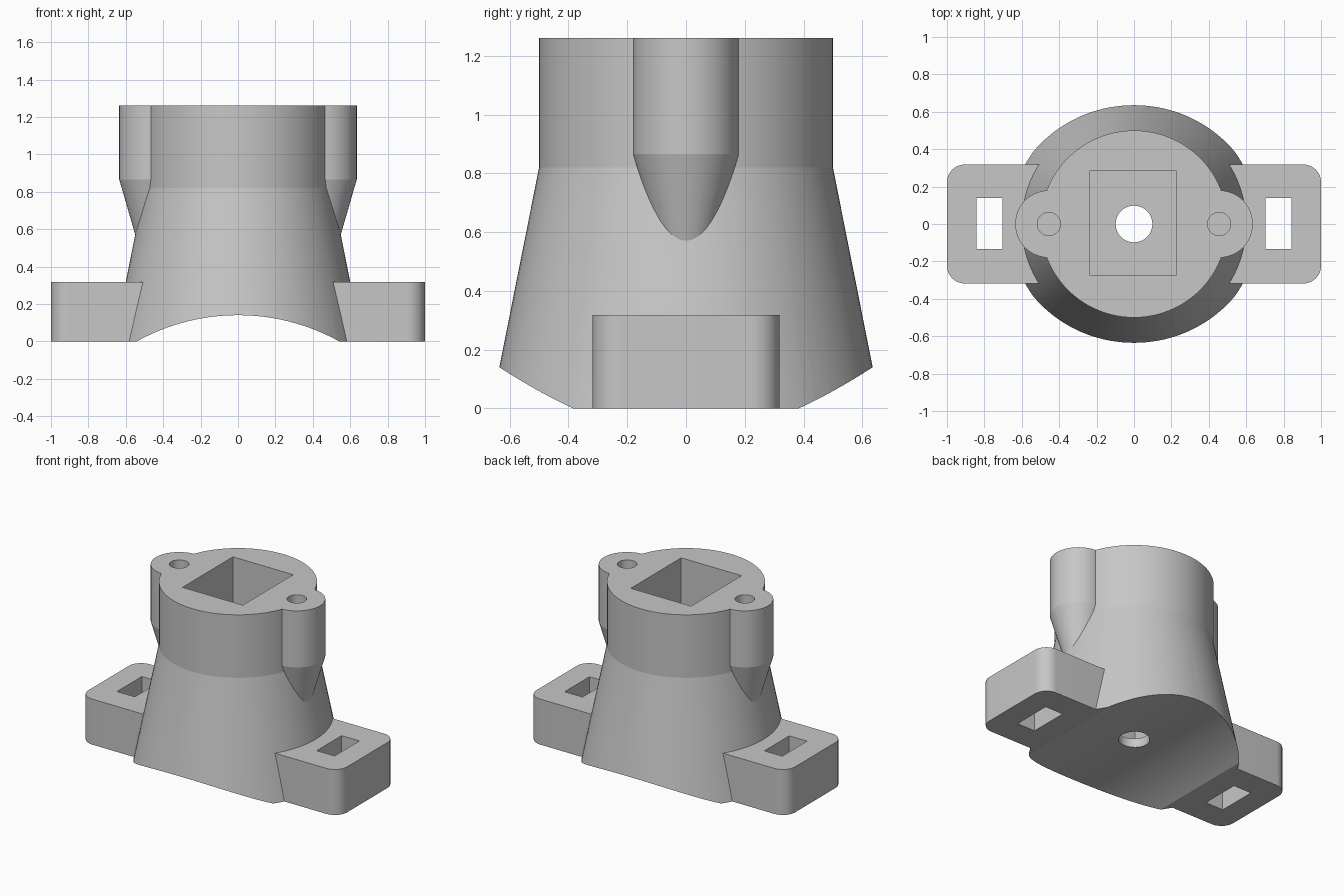
import bpy, bmesh, math
from mathutils import Matrix, Vector

if "Cube" in bpy.data.objects:
    bpy.data.objects.remove(bpy.data.objects["Cube"], do_unlink=True)

GREY = (0.57, 0.57, 0.57, 1.0)
mat = bpy.data.materials.new("light grey plastic")
mat.use_nodes = True
mat.diffuse_color = GREY
mat.node_tree.nodes["Principled BSDF"].inputs["Base Color"].default_value = GREY

HEIGHT = 1.26
EAR_X = 0.455
OVER = 0.15  # overshoot, trimmed off later


def to_object(name, bm):
    bmesh.ops.recalc_face_normals(bm, faces=bm.faces)
    mesh = bpy.data.meshes.new(name)
    bm.to_mesh(mesh)
    bm.free()
    mesh.materials.append(mat)
    obj = bpy.data.objects.new(name, mesh)
    bpy.context.collection.objects.link(obj)
    return obj


def turned(name, profile, x=0.0, sides=96):
    """Solid of revolution about a vertical axis, from (radius, z) points."""
    bm = bmesh.new()
    rings = []
    for r, z in profile:
        angles = [2 * math.pi * i / sides for i in range(sides)]
        rings.append([bm.verts.new((x + r * math.cos(a), r * math.sin(a), z)) for a in angles])
    for low, high in zip(rings, rings[1:]):
        for i in range(sides):
            j = (i + 1) % sides
            bm.faces.new((low[i], low[j], high[j], high[i]))
    bm.faces.new(rings[0])
    bm.faces.new(rings[-1])
    return to_object(name, bm)


def box(name, low, high, round_x=None):
    """Box between two corners; vertical edges on the side round_x are rounded."""
    low, high = Vector(low), Vector(high)
    bm = bmesh.new()
    bmesh.ops.create_cube(bm, size=1.0)
    bmesh.ops.scale(bm, vec=high - low, verts=bm.verts)
    bmesh.ops.translate(bm, vec=(low + high) / 2, verts=bm.verts)
    if round_x is not None:
        edges = [e for e in bm.edges
                 if all(abs(v.co.x - round_x) < 0.001 for v in e.verts)
                 and abs(e.verts[0].co.z - e.verts[1].co.z) > 0.01]
        bmesh.ops.bevel(bm, geom=edges, offset=0.095, segments=12,
                        profile=0.5, affect='EDGES')
    return to_object(name, bm)


def combine(target, tool, operation):
    mod = target.modifiers.new(tool.name, 'BOOLEAN')
    mod.operation = operation
    mod.solver = 'EXACT'
    mod.object = tool
    bpy.context.view_layer.objects.active = target
    bpy.ops.object.modifier_apply(modifier=mod.name)
    bpy.data.objects.remove(tool, do_unlink=True)


# Flared main body
slope = 0.199
body = turned("mount_body", [(0.5 + slope * (0.82 + OVER), -OVER), (0.5, 0.82),
                             (0.5, HEIGHT + OVER)])

# Screw ears with conical undersides, and slotted feet
for side, label in ((1, "left"), (-1, "right")):
    ear = turned(label + "_ear", [(0.01, 0.28), (0.18, 0.865), (0.18, HEIGHT + OVER)],
                 side * EAR_X, 64)
    combine(body, ear, 'UNION')
    xs = sorted((side * 0.48, side * 1.0))
    foot = box(label + "_foot", (xs[0], -0.318, -OVER), (xs[1], 0.318, 0.318), side * 1.0)
    combine(body, foot, 'UNION')

# Trim top and bottom flat
combine(body, box("top_trim", (-2, -2, HEIGHT), (2, 2, 2)), 'DIFFERENCE')
combine(body, box("bottom_trim", (-2, -2, -1), (2, 2, 0)), 'DIFFERENCE')

# Arched underside
arch_r = 1.115
bm = bmesh.new()
bmesh.ops.create_cone(bm, cap_ends=True, segments=180, radius1=arch_r, radius2=arch_r, depth=3,
                      matrix=Matrix.Translation((0, 0, 0.14 - arch_r))
                      @ Matrix.Rotation(math.pi / 2, 4, 'X'))
combine(body, to_object("arch_cutter", bm), 'DIFFERENCE')

# Square pocket and the central hole in its floor
combine(body, box("pocket_cutter", (-0.238, -0.273, 0.2), (0.228, 0.284, 2)), 'DIFFERENCE')
combine(body, turned("centre_hole", [(0.098, -1), (0.098, 0.5)], 0, 64), 'DIFFERENCE')

# Blind screw holes and foot slots
for side in (1, -1):
    combine(body, turned("screw_hole", [(0.062, 0.86), (0.062, 2)], side * EAR_X, 48), 'DIFFERENCE')
    xs = sorted((side * 0.703, side * 0.841))
    combine(body, box("foot_slot", (xs[0], -0.135, -1), (xs[1], 0.139, 1)), 'DIFFERENCE')

# Smooth curved walls, crisp edges
for obj in bpy.context.selected_objects:
    obj.select_set(False)
body.select_set(True)
bpy.context.view_layer.objects.active = body
bpy.ops.object.shade_smooth_by_angle(angle=math.radians(10))
